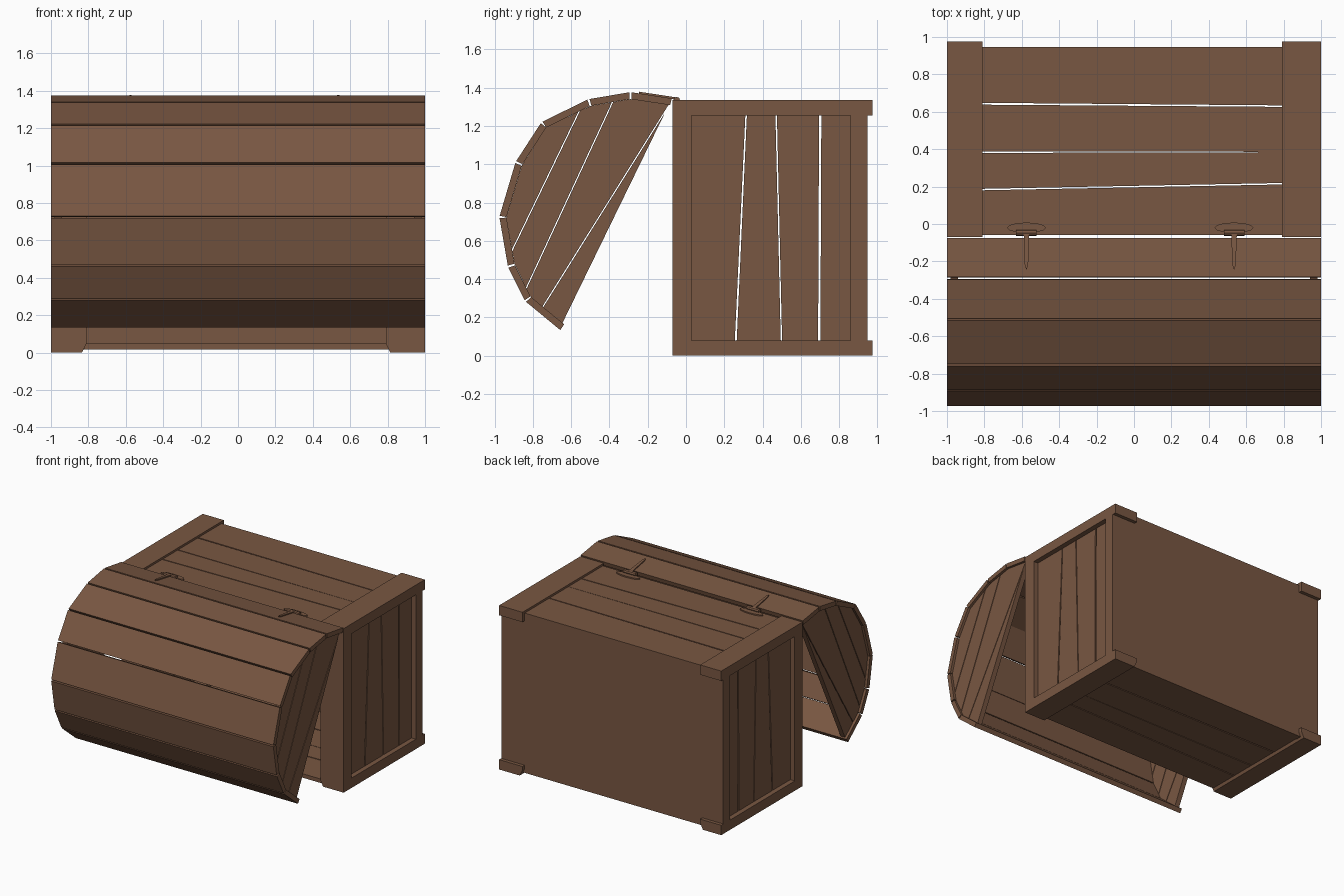
import bpy, bmesh, math
from mathutils import Vector

if "Cube" in bpy.data.objects:
    bpy.data.objects.remove(bpy.data.objects["Cube"])


def material(name, rgb):
    m = bpy.data.materials.new(name)
    m.diffuse_color = (*rgb, 1)
    m.use_nodes = True
    m.node_tree.nodes["Principled BSDF"].inputs["Base Color"].default_value = m.diffuse_color
    return m


WOOD = material("brown wood", (0.19, 0.095, 0.054))


def prism(name, poly, axis, a, b):
    """Extrude a 2D outline along an axis from a to b (x: yz, y: xz, z: xy)."""
    def put(p, d):
        return {'x': (d, p[0], p[1]), 'y': (p[0], d, p[1]), 'z': (p[0], p[1], d)}[axis]
    bm = bmesh.new()
    lo = [bm.verts.new(put(p, a)) for p in poly]
    hi = [bm.verts.new(put(p, b)) for p in poly]
    n = len(poly)
    bm.faces.new(lo)
    bm.faces.new(hi)
    for i in range(n):
        bm.faces.new((lo[i], lo[(i + 1) % n], hi[(i + 1) % n], hi[i]))
    bmesh.ops.recalc_face_normals(bm, faces=bm.faces)
    me = bpy.data.meshes.new(name)
    bm.to_mesh(me)
    bm.free()
    me.materials.append(WOOD)
    ob = bpy.data.objects.new(name, me)
    bpy.context.collection.objects.link(ob)
    return ob


def box(name, x, y, z):
    return prism(name, [(x[0], y[0]), (x[1], y[0]), (x[1], y[1]), (x[0], y[1])], 'z', *z)


H = 1.335

# end frames: capping boards with chamfered inner edge, and upright posts
for s, inner, side in ((-1, 0.81, "left"), (1, 0.79, "right")):
    for flip, level in ((False, "lower"), (True, "upper")):
        prof = [(1, 0), (inner + 0.025, 0), (inner, 0.05), (inner, 0.08), (1, 0.08)]
        if flip:
            prof = [(1, H), (inner, H), (inner, H - 0.08), (1, H - 0.08)]
        prism(f"{side}_{level}_cap_board", [(s * px, pz) for px, pz in prof], 'y', -0.07, 0.975)
    xs = sorted((s * inner, s))
    box(f"{side}_front_post", xs, (-0.07, 0.03), (0.08, H - 0.08))
    box(f"{side}_rear_post", xs, (0.86, 0.944), (0.08, H - 0.08))

# tapered end planks: plank edges as (y at bottom, y at top)
gaps = [((0.03, 0.03), (0.255, 0.31)), ((0.265, 0.318), (0.495, 0.467)),
        ((0.502, 0.475), (0.69, 0.695)), ((0.702, 0.707), (0.86, 0.86))]
for s, side in ((-1, "left"), (1, "right")):
    for i, (a, b) in enumerate(gaps):
        prism(f"{side}_end_plank_{i}", [(a[0], 0.08), (b[0], 0.08), (b[1], 1.255), (a[1], 1.255)],
              'x', *sorted((s * 0.92, s * 0.96)))

# long planks on upper and lower walls: edges as (y at left, y at right)
rows = [((-0.06, -0.06), (0.18, 0.212)), ((0.188, 0.22), (0.38, 0.384)),
        ((0.388, 0.386), (0.638, 0.626)), ((0.648, 0.634), (0.945, 0.945))]
for level, z in (("upper", (1.285, 1.318)), ("lower", (0.018, 0.05))):
    for i, (a, b) in enumerate(rows):
        prism(f"{level}_wall_plank_{i}", [(-0.82, a[0]), (0.82, a[1]), (0.82, b[1]), (-0.82, b[0])], 'z', *z)

# solid panel at the back
box("base_panel", (-0.997, 0.997), (0.9, 0.947), (0.018, 1.318))

# lid staves following a faceted arc
arc = [Vector(p) for p in ((-0.068, 1.343), (-0.29, 1.377), (-0.51, 1.34), (-0.755, 1.22), (-0.89, 1.012),
                           (-0.975, 0.725), (-0.93, 0.465), (-0.84, 0.285), (-0.652, 0.13))]
T = 0.036
for i, (p, q) in enumerate(zip(arc, arc[1:])):
    d = (q - p).normalized()
    n = Vector((-d.y, d.x))
    a, b = p + d * 0.006, q - d * 0.006
    prism(f"lid_stave_{i}", [a, b, b + n * T - d * 0.004, a + n * T + d * 0.004], 'x', -1, 1)

# lid end boards: inner outline split along slanted cuts
inner = []
for i, p in enumerate(arc):
    d = (arc[min(i + 1, 8)] - arc[max(i - 1, 0)]).normalized()
    inner.append(p + Vector((-d.y, d.x)) * (T + 0.001))
inner[0] = Vector((-0.085, 1.32))
inner[-1] = Vector((-0.658, 0.145))
cuts = [((-0.09, 1.305), (-0.75, 0.25)), ((-0.38, 1.33), (-0.83, 0.36)),
        ((-0.555, 1.28), (-0.905, 0.555))]


def clip(poly, a, b, keep, gap):
    """Keep the part of an outline on one side of the line a-b."""
    d = (b - a).normalized()
    n = Vector((-d.y, d.x)) * keep
    f = [(p - a).dot(n) - gap for p in poly]
    out = []
    for i, p in enumerate(poly):
        j = (i + 1) % len(poly)
        if f[i] >= 0:
            out.append(p)
        if f[i] * f[j] < 0:
            out.append(p.lerp(poly[j], f[i] / (f[i] - f[j])))
    return out


rest = inner
boards = []
for a, b in cuts:
    a, b = Vector(a), Vector(b)
    boards.append(clip(rest, a, b, 1, 0.002))
    rest = clip(rest, a, b, -1, 0.004)
boards.append(rest)
for s, side in ((-1, "left"), (1, "right")):
    for i, poly in enumerate(boards):
        if len(poly) > 2:
            prism(f"lid_{side}_end_board_{i}", poly, 'x', *sorted((s * 0.94, s * 0.98)))

# hinges: rounded leaf on the box, knuckle, tapered strap on the lid
for cx, side in ((-0.575, "left"), (0.535, "right")):
    leaf = [(cx + 0.105 * math.cos(t), -0.02 + 0.028 * math.sin(t))
            for t in (2 * math.pi * k / 12 for k in range(12))]
    prism(f"{side}_hinge_leaf", leaf, 'z', 1.315, 1.328)
    knuckle = [(-0.048 + 0.017 * math.cos(t), 1.335 + 0.017 * math.sin(t))
               for t in (2 * math.pi * k / 8 for k in range(8))]
    prism(f"{side}_hinge_knuckle", knuckle, 'x', cx - 0.055, cx + 0.055)
    strap = prism(f"{side}_hinge_strap", [(cx - 0.015, -0.05), (cx - 0.009, -0.22), (cx, -0.245),
                                          (cx + 0.009, -0.22), (cx + 0.015, -0.05)], 'z', 0, 0.012)
    for v in strap.data.vertices:  # lay the strap on the sloping first stave
        v.co.z += 1.340 + (-0.068 - v.co.y) * 0.153
